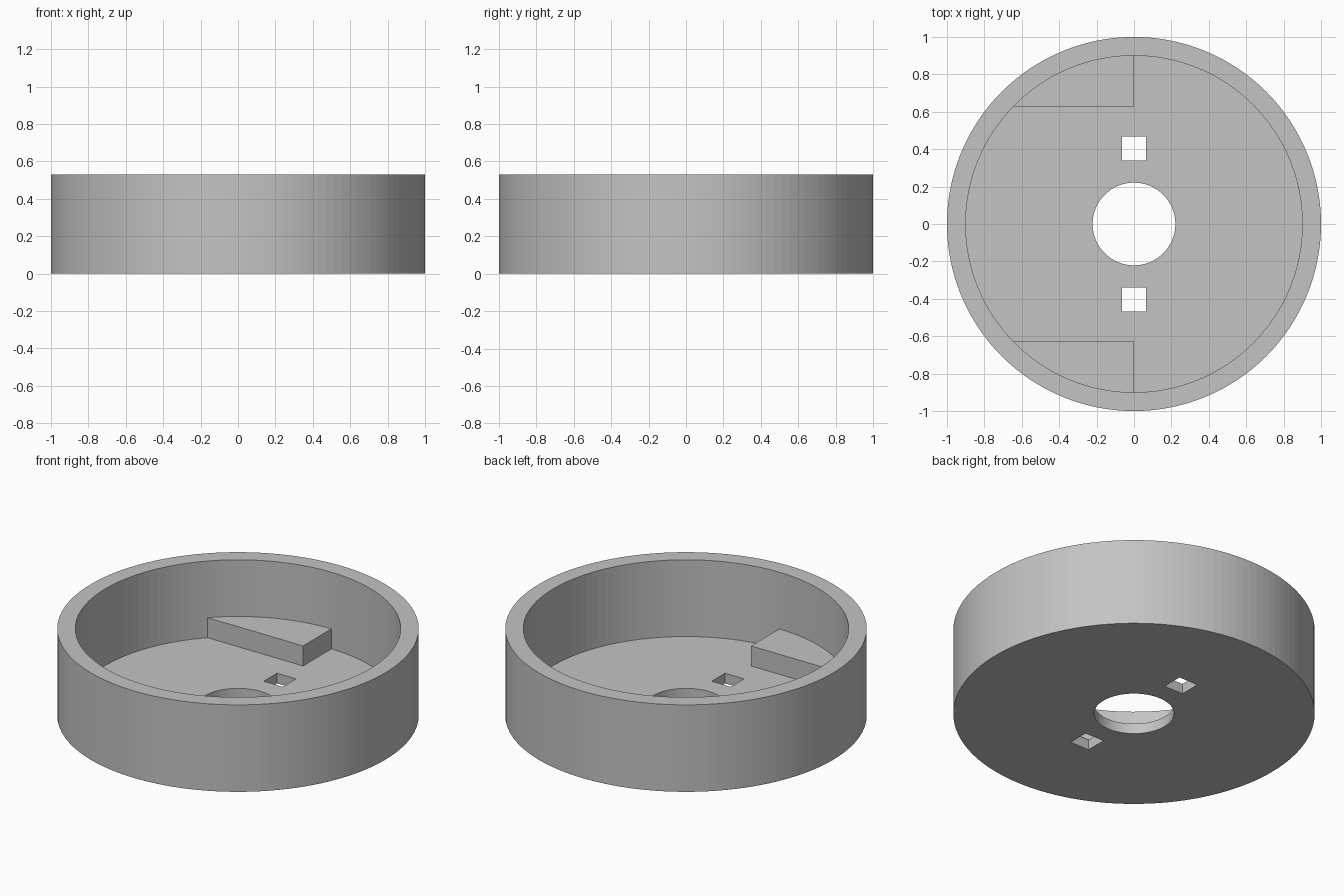
import bpy, bmesh, math

if "Cube" in bpy.data.objects:
    bpy.data.objects.remove(bpy.data.objects["Cube"], do_unlink=True)

HEIGHT, FLOOR, LEDGE_TOP = 0.531, 0.0625, 0.185
INNER, LEDGE_Y = 0.9, 0.628
SIDES = 128

grey = bpy.data.materials.new("mid_grey")
grey.use_nodes = True
colour = (0.55, 0.55, 0.55, 1)
grey.diffuse_color = colour
grey.node_tree.nodes["Principled BSDF"].inputs["Base Color"].default_value = colour


def circle(radius, start=0, end=2 * math.pi, count=SIDES, closed=True):
    steps = count if closed else count - 1
    return [(radius * math.cos(start + (end - start) * i / steps),
             radius * math.sin(start + (end - start) * i / steps)) for i in range(count)]


def prism(name, outline, low, high):
    """Extrude a flat outline between two heights."""
    bm = bmesh.new()
    face = bm.faces.new([bm.verts.new((x, y, low)) for x, y in outline])
    top = bmesh.ops.extrude_face_region(bm, geom=[face])["geom"]
    for v in top:
        if isinstance(v, bmesh.types.BMVert):
            v.co.z = high
    bmesh.ops.recalc_face_normals(bm, faces=bm.faces)
    mesh = bpy.data.meshes.new(name)
    bm.to_mesh(mesh)
    bm.free()
    mesh.materials.append(grey)
    obj = bpy.data.objects.new(name, mesh)
    bpy.context.collection.objects.link(obj)
    return obj


# Round cup
cup = prism("round_cup", circle(1), 0, HEIGHT)

# Cavity, centre hole and two square slots
half, slot_y = 0.064, 0.404
square = [(-half, -half), (half, -half), (half, half), (-half, half)]
cutters = [prism("cavity_cutter", circle(INNER), FLOOR, 1),
           prism("centre_hole_cutter", circle(0.221), -1, 0.5)]
for label, side in (("front", -1), ("back", 1)):
    outline = [(x, y + side * slot_y) for x, y in square]
    cutters.append(prism(label + "_slot_cutter", outline, -1, 0.5))

for cutter in cutters:
    mod = cup.modifiers.new(cutter.name, "BOOLEAN")
    mod.operation = "DIFFERENCE"
    mod.solver = "EXACT"
    mod.object = cutter
bpy.context.view_layer.objects.active = cup
cup.select_set(True)
for cutter in cutters:
    bpy.ops.object.modifier_apply(modifier=cutter.name)
    bpy.data.objects.remove(cutter, do_unlink=True)

# Raised ledges against the wall, sunk slightly into wall and floor
reach = INNER + 0.01
arc = circle(reach, math.pi / 2, math.pi - math.asin(LEDGE_Y / reach), 24, False)
for label, side in (("front", -1), ("back", 1)):
    outline = [(x, side * y) for x, y in [(0, LEDGE_Y)] + arc]
    prism(label + "_ledge", outline, FLOOR - 0.01, LEDGE_TOP)
